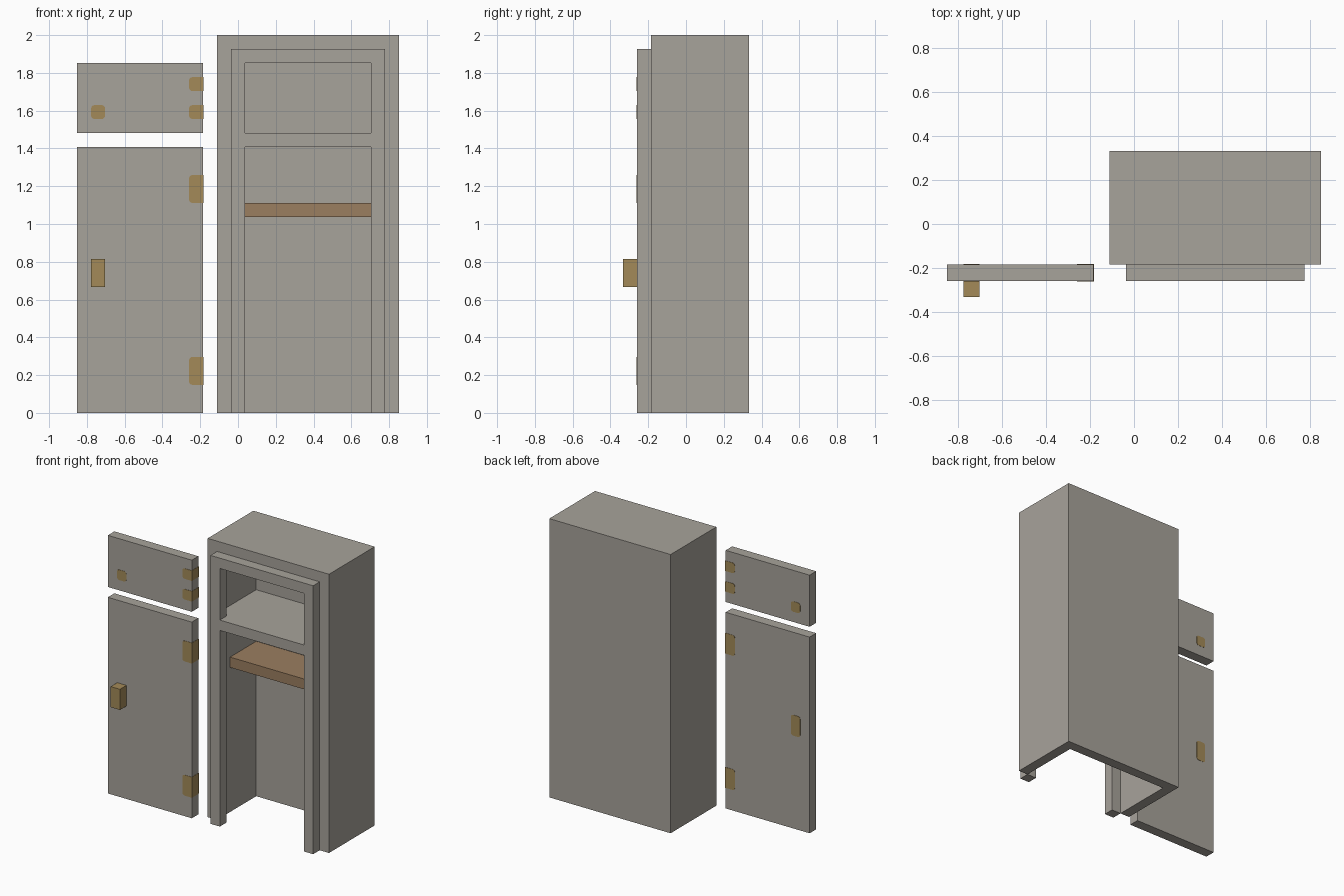
import bpy
import bmesh
import math

if "Cube" in bpy.data.objects:
    bpy.data.objects.remove(bpy.data.objects["Cube"], do_unlink=True)

U = 2 / 27            # one board thickness; the model is laid out on this grid
X0, Y0 = -11.5, -4.5  # grid corner, so the whole model is centred
SKIN = 0.002          # how far the flush plates stand proud


def material(name, color):
    mat = bpy.data.materials.new(name)
    mat.use_nodes = True
    mat.diffuse_color = (*color, 1)
    mat.node_tree.nodes["Principled BSDF"].inputs["Base Color"].default_value = (*color, 1)
    return mat


GREY = material("warm_grey_paint", (0.39, 0.366, 0.328))
WOOD = material("brown_wood", (0.328, 0.209, 0.117))
BRASS = material("dull_brass", (0.366, 0.254, 0.098))


def finish(name, bm, mat):
    bmesh.ops.recalc_face_normals(bm, faces=bm.faces)
    mesh = bpy.data.meshes.new(name)
    bm.to_mesh(mesh)
    bm.free()
    obj = bpy.data.objects.new(name, mesh)
    bpy.context.collection.objects.link(obj)
    mesh.materials.append(mat)
    return obj


def box(name, x, y, z, mat):
    """Box from (min, max) ranges in grid units."""
    bm = bmesh.new()
    bmesh.ops.create_cube(bm, size=1)
    for v in bm.verts:
        v.co = [r[1 if c > 0 else 0] for r, c in zip((x, y, z), v.co)]
        v.co.x, v.co.y, v.co.z = (v.co.x + X0) * U, (v.co.y + Y0) * U, v.co.z * U
    return finish(name, bm, mat)


def cut(obj, cutter):
    """Subtract the cutter, then remove it."""
    cutter.hide_render = True
    mod = obj.modifiers.new("opening", "BOOLEAN")
    mod.operation = "DIFFERENCE"
    mod.solver = "EXACT"
    mod.object = cutter
    bpy.context.view_layer.update()
    result = bpy.data.meshes.new_from_object(
        obj.evaluated_get(bpy.context.evaluated_depsgraph_get()))
    obj.modifiers.clear()
    obj.data = result
    bpy.data.objects.remove(cutter, do_unlink=True)


def plate(name, x, z, round_right):
    """Flush metal plate showing on both faces of a door, with rounded corners."""
    x1, x2 = (x[0] + X0) * U, (x[1] + X0) * U + (0 if round_right else SKIN)
    z1, z2 = z[0] * U, z[1] * U
    r = 0.018
    bm = bmesh.new()
    pts = []
    corners = ((x2, z1, -90, round_right), (x2, z2, 0, round_right),
               (x1, z2, 90, True), (x1, z1, 180, True))
    for cx, cz, start, rounded in corners:
        if not rounded:
            pts.append((cx, cz))
            continue
        ox = cx - r if cx == x2 else cx + r
        oz = cz - r if cz == z2 else cz + r
        for i in range(4):
            a = math.radians(start + 30 * i)
            pts.append((ox + r * math.cos(a), oz + r * math.sin(a)))
    front, back = (1 + Y0) * U - SKIN, (2 + Y0) * U + SKIN
    face = bm.faces.new([bm.verts.new((px, front, pz)) for px, pz in pts])
    ext = bmesh.ops.extrude_face_region(bm, geom=[face])
    for v in ext["geom"]:
        if isinstance(v, bmesh.types.BMVert):
            v.co.y = back
    return finish(name, bm, BRASS)


# Cabinet shell, open at the front and underneath
shell = box("cabinet_shell", (10, 23), (2, 9), (0, 27), GREY)
cut(shell, box("shell_cutter", (11, 22), (0, 8), (-2, 26), GREY))

# Face frame with an upper and a lower doorway
frame = box("face_frame", (11, 22), (1, 2), (0, 26), GREY)
cut(frame, box("upper_cutter", (12, 21), (0, 3), (20, 25), GREY))
cut(frame, box("lower_cutter", (12, 21), (0, 3), (-2, 19), GREY))

# Compartment floor and wooden shelf
box("compartment_floor", (11, 22), (2, 8), (19, 20), GREY)
box("wooden_shelf", (11, 22), (4, 8), (14, 15), WOOD)

# Detached doors and the handle
box("lower_door", (0, 9), (1, 2), (0, 19), GREY)
box("upper_door", (0, 9), (1, 2), (20, 25), GREY)
box("lower_handle", (1, 2), (0, 1), (9, 11), BRASS)

# Flush latch plates and hinges that wrap round the door edge
plate("upper_latch", (1, 2), (21, 22), True)
plate("lower_latch", (1, 2), (9, 11), True)
for label, z in (("upper_door_top_hinge", (23, 24)), ("upper_door_bottom_hinge", (21, 22)),
                 ("lower_door_top_hinge", (15, 17)), ("lower_door_bottom_hinge", (2, 4))):
    plate(label, (8, 9), z, False)
